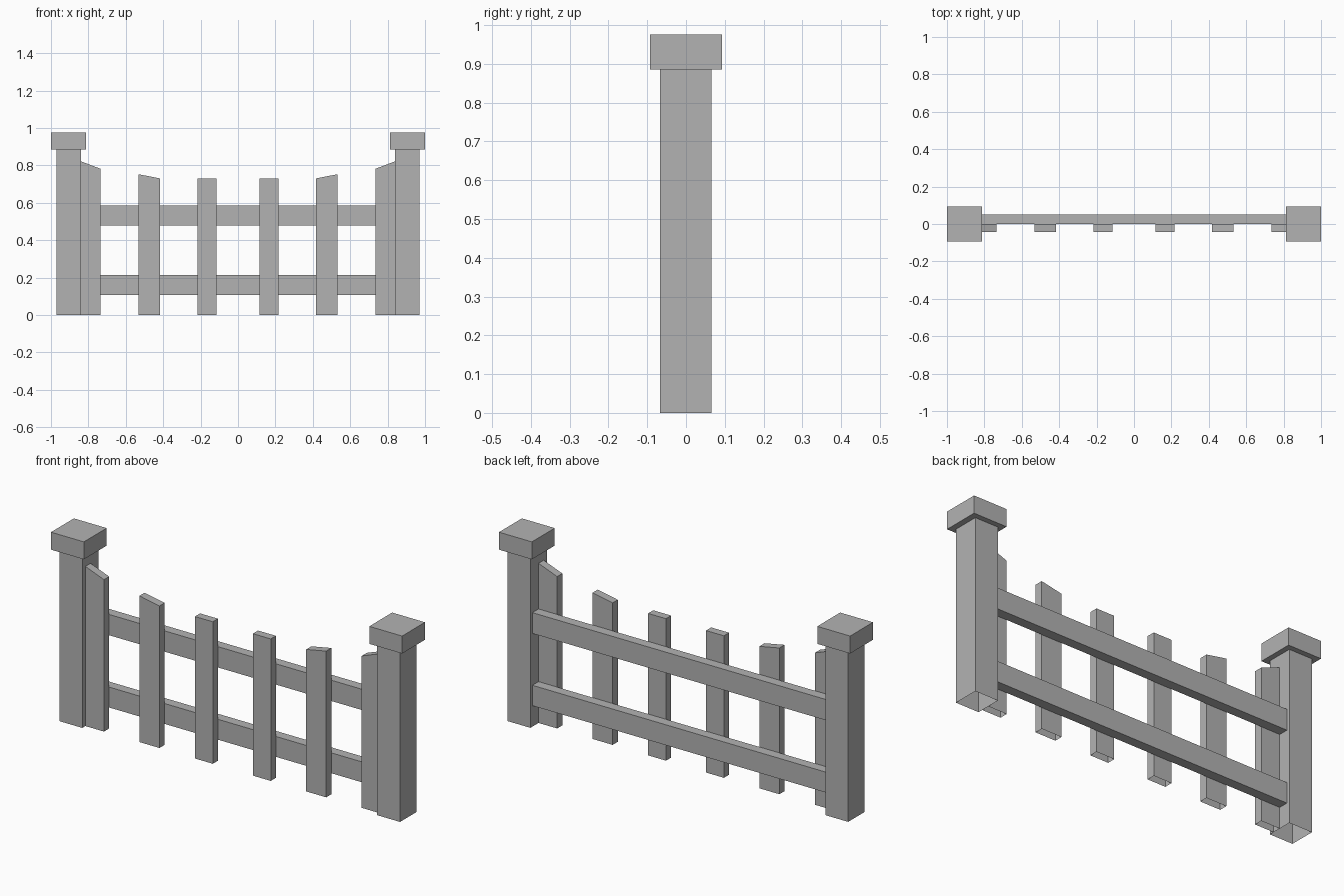
import bpy
import bmesh

cube = bpy.data.objects.get("Cube")
if cube:
    bpy.data.objects.remove(cube, do_unlink=True)

grey = bpy.data.materials.new("plain_grey")
grey.use_nodes = True
colour = (0.45, 0.45, 0.45, 1)
grey.diffuse_color = colour
grey.node_tree.nodes["Principled BSDF"].inputs["Base Color"].default_value = colour


def block(name, x, y, z, slope=0.0, open_bottom=False):
    """Box between (min, max) ranges; slope raises the top at the max x side."""
    bm = bmesh.new()
    bmesh.ops.create_cube(bm, size=1)
    for v in bm.verts:
        right, back, top = (c > 0 for c in v.co)
        v.co = (x[right], y[back], z[top] + (slope if right and top else 0))
    if open_bottom:
        bm.normal_update()
        base = [f for f in bm.faces if f.normal.z < -0.9]
        bmesh.ops.delete(bm, geom=base, context='FACES_ONLY')
    mesh = bpy.data.meshes.new(name)
    bm.to_mesh(mesh)
    bm.free()
    mesh.materials.append(grey)
    obj = bpy.data.objects.new(name, mesh)
    bpy.context.collection.objects.link(obj)


# Gate posts with square caps
for side, s in (("left", 1), ("right", -1)):
    post_x = sorted((s * 0.84, s * 0.97))
    cap_x = sorted((s * 0.813, s))
    block(side + "_post", post_x, (-0.067, 0.066), (0, 0.885), open_bottom=True)
    block(side + "_post_cap", cap_x, (-0.093, 0.093), (0.885, 0.975))

# Horizontal rails behind the pickets
for name, z in (("lower_rail", (0.108, 0.213)), ("upper_rail", (0.48, 0.587))):
    block(name, (-0.84, 0.84), (0, 0.05), z)

# Pickets: inner edge, outer edge, inner height, rise towards the post
pickets = (("inner", 0.114, 0.216, 0.731, 0),
           ("middle", 0.418, 0.532, 0.731, 0.022),
           ("outer", 0.734, 0.84, 0.782, 0.04))
for name, inner, outer, height, rise in pickets:
    block("left_" + name + "_picket", (inner, outer), (-0.042, 0),
          (0, height), rise, True)
    block("right_" + name + "_picket", (-outer, -inner), (-0.042, 0),
          (0, height + rise), -rise, True)
